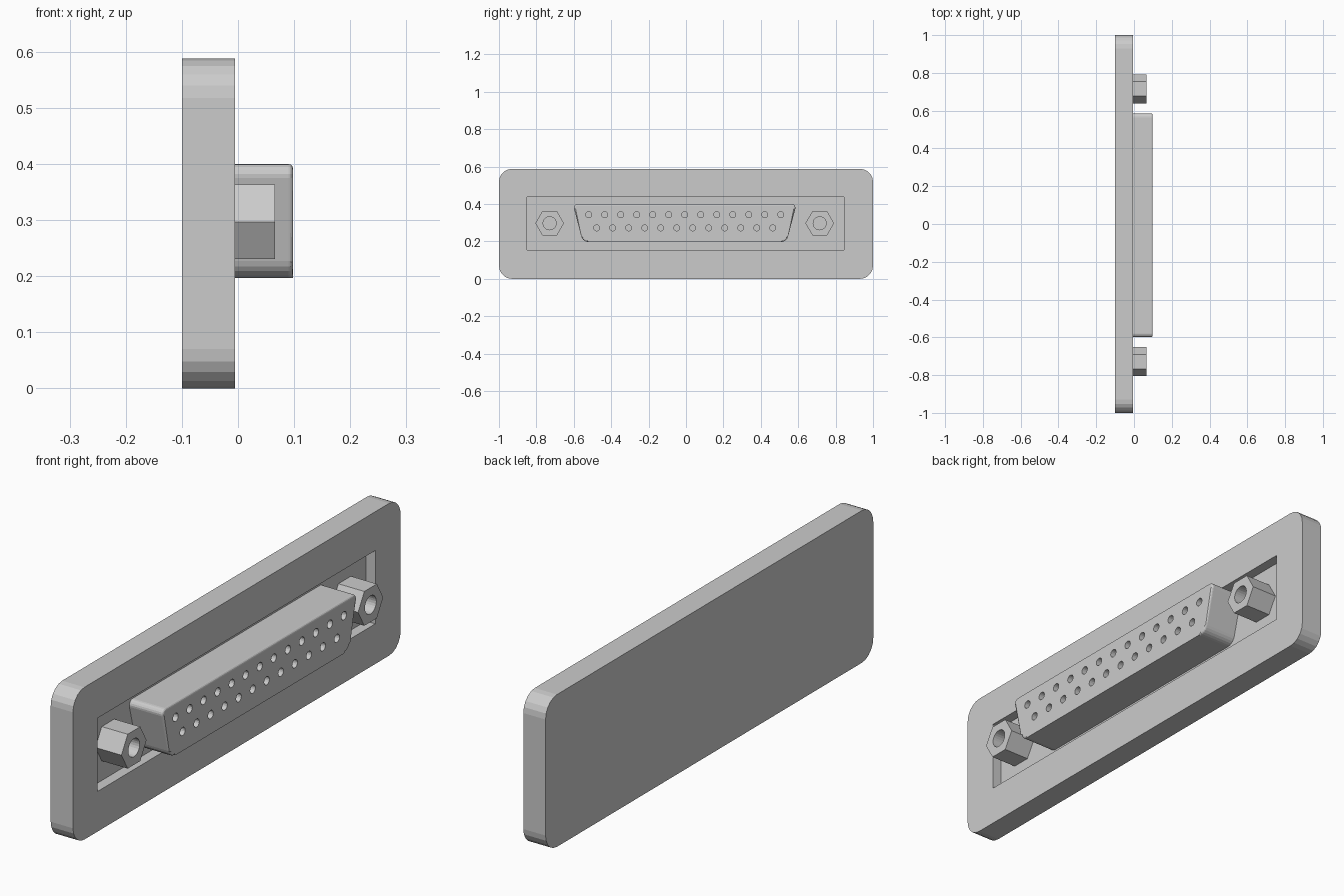
import bpy, bmesh
from math import pi, cos, sin, tan
from mathutils import Vector

if "Cube" in bpy.data.objects:
    bpy.data.objects.remove(bpy.data.objects["Cube"])

OFF = -0.007   # connector hardware sits slightly off centre in y
ZC = 0.297     # height of the connector centre line


def rounded(corners, radii, seg):
    """Round each corner of a (y, z) polygon with an arc."""
    out = []
    n = len(corners)
    for i in range(n):
        p, r = Vector(corners[i]), radii[i]
        a = (Vector(corners[i - 1]) - p).normalized()
        b = (Vector(corners[(i + 1) % n]) - p).normalized()
        half = a.angle(b) / 2
        c = p + (a + b).normalized() * r / sin(half)
        d0 = (p + a * r / tan(half) - c).normalized()
        d1 = (p + b * r / tan(half) - c).normalized()
        out += [c + d0.slerp(d1, k / seg) * r for k in range(seg + 1)]
    return out


def ring(y, z, r, n):
    return [(y + r * cos(2 * pi * k / n), z + r * sin(2 * pi * k / n)) for k in range(n)]


def prism(name, outlines, x0, x1, bevel=0.0):
    """Extrude (y, z) outlines from x0 to x1, optionally rounding the front rim."""
    bm = bmesh.new()
    for pts in outlines:
        back = [bm.verts.new((x0, p[0], p[1])) for p in pts]
        front = [bm.verts.new((x1, p[0], p[1])) for p in pts]
        bm.faces.new(back[::-1])
        cap = bm.faces.new(front)
        for i in range(len(pts)):
            j = (i + 1) % len(pts)
            bm.faces.new((back[i], back[j], front[j], front[i]))
        if bevel:
            bmesh.ops.bevel(bm, geom=list(cap.edges), offset=bevel, segments=3,
                            profile=0.5, affect='EDGES')
    bmesh.ops.recalc_face_normals(bm, faces=bm.faces)
    me = bpy.data.meshes.new(name)
    bm.to_mesh(me)
    bm.free()
    ob = bpy.data.objects.new(name, me)
    bpy.context.collection.objects.link(ob)
    return ob


def cut(ob, cutter):
    """Subtract the cutter, then discard it."""
    cutter.hide_render = True
    mod = ob.modifiers.new("cut", 'BOOLEAN')
    mod.operation, mod.solver, mod.object = 'DIFFERENCE', 'EXACT', cutter
    bpy.context.view_layer.objects.active = ob
    bpy.ops.object.modifier_apply(modifier=mod.name)
    bpy.data.objects.remove(cutter)


# Backing plate with rounded corners and a shallow rectangular pocket
outline = rounded([(-1, 0), (1, 0), (1, 0.588), (-1, 0.588)], [0.07] * 4, 5)
plate = prism("backing_plate", [outline], -0.1, -0.005)
pocket = [(-0.85, 0.155), (0.845, 0.155), (0.845, 0.438), (-0.85, 0.438)]
cut(plate, prism("pocket_cutter", [pocket], -0.045, 0.05))

# Connector body: tapered shell with rounded corners and softened front rim
shell = rounded([(OFF - 0.545, 0.197), (OFF + 0.545, 0.197),
                 (OFF + 0.598, 0.4), (OFF - 0.598, 0.4)], [0.04, 0.04, 0.02, 0.02], 5)
body = prism("connector_body", [shell], -0.046, 0.098, bevel=0.008)

# Pin sockets: 13 above, 12 below
pitch = 0.0856
holes = [ring(OFF + (i - (n - 1) / 2) * pitch, z, 0.016, 16)
         for n, z in ((13, 0.343), (12, 0.272)) for i in range(n)]
cut(body, prism("socket_cutter", holes, 0.04, 0.15))

# Hexagonal standoffs with round bores
for side, label in ((-1, "left"), (1, "right")):
    y = OFF + side * 0.722
    nut = prism("hex_standoff_" + label, [ring(y, ZC, 0.0765, 6)], -0.046, 0.066)
    cut(nut, prism("bore_cutter", [ring(y, ZC, 0.035, 24)], -0.03, 0.15))
